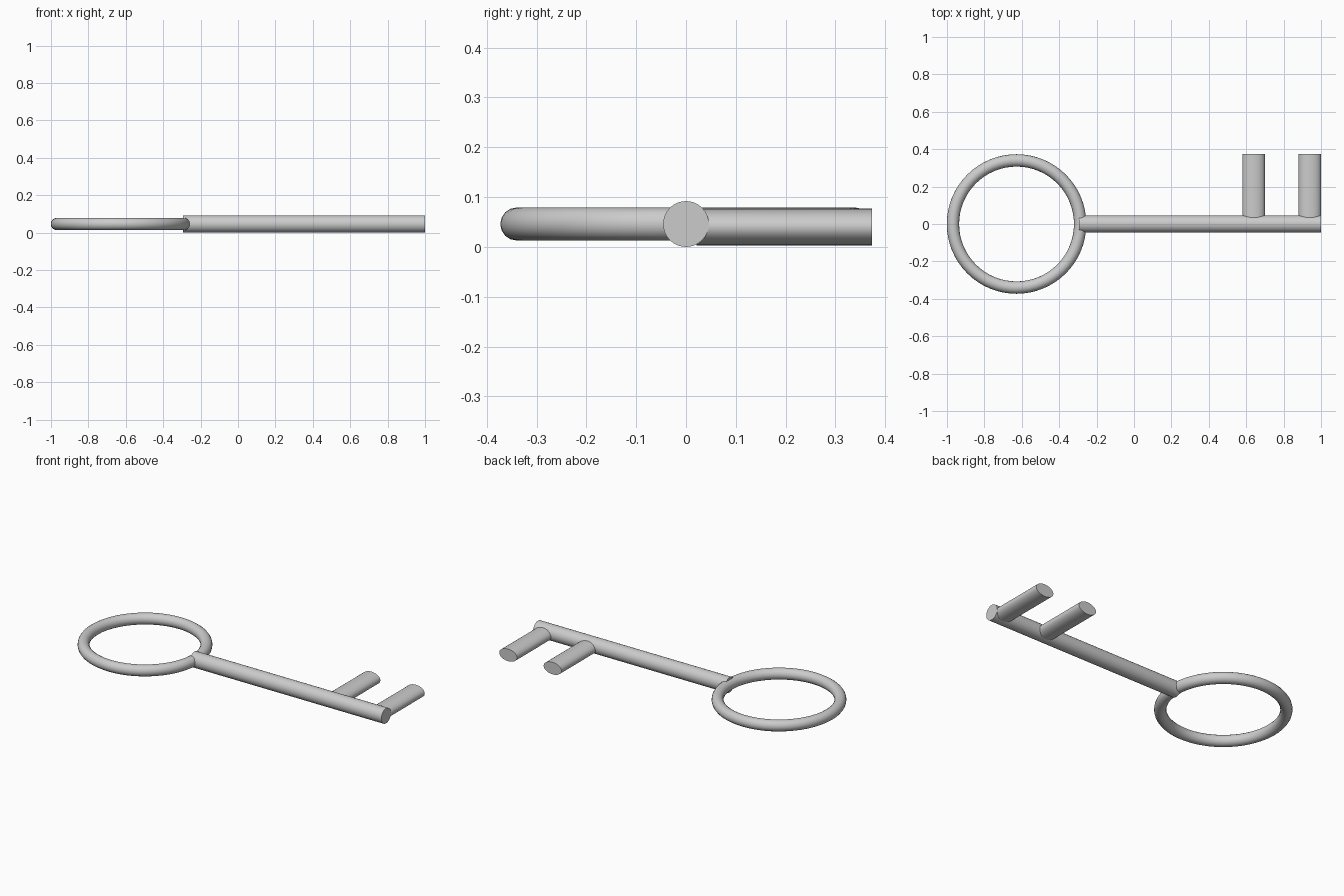
import bpy
from math import pi, radians

if "Cube" in bpy.data.objects:
    bpy.data.objects.remove(bpy.data.objects["Cube"])


def smooth(obj, name):
    obj.name = name
    bpy.ops.object.shade_smooth_by_angle(angle=radians(40))


def rod(name, radius, length, location, rotation, scale=(1, 1, 1)):
    bpy.ops.mesh.primitive_cylinder_add(vertices=32, radius=radius, depth=length,
                                        location=location, rotation=rotation)
    obj = bpy.context.object
    obj.scale = scale
    bpy.ops.object.transform_apply(location=False, rotation=True, scale=True)
    smooth(obj, name)


# Ring handle
bpy.ops.mesh.primitive_torus_add(major_segments=64, minor_segments=16,
                                 major_radius=0.34, minor_radius=0.033,
                                 location=(-0.628, 0, 0.046))
smooth(bpy.context.object, "ring_handle")

# Round shaft along x
rod("shaft", 0.046, 1.295, (0.3525, 0, 0.046), (0, pi / 2, 0))

# Two flattened oval teeth along +y, rooted inside the shaft
for i, x in enumerate((0.64, 0.94)):
    rod(f"tooth_{i + 1}", 0.06, 0.352, (x, 0.197, 0.04), (pi / 2, 0, 0),
        (1, 0.037 / 0.06, 1))
